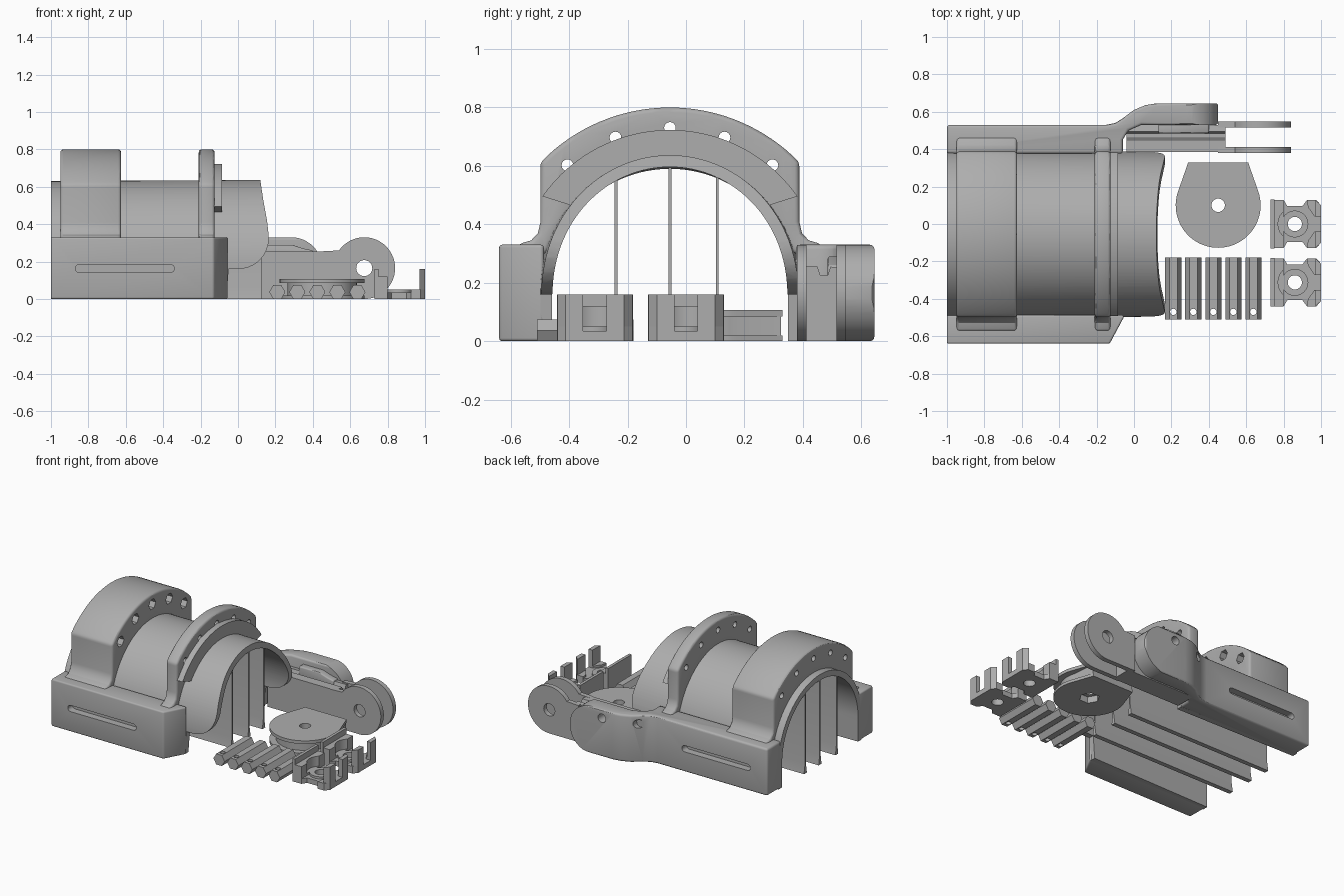
import bpy, bmesh
from math import sin, cos, pi, sqrt, radians

if "Cube" in bpy.data.objects:
    bpy.data.objects.remove(bpy.data.objects["Cube"])

grey = bpy.data.materials.new("plain_grey")
grey.use_nodes = True
grey.diffuse_color = (0.42, 0.42, 0.42, 1)
grey.node_tree.nodes["Principled BSDF"].inputs["Base Color"].default_value = (0.42, 0.42, 0.42, 1)
MID = -0.055      # centre line of the sleeve
AXIS_Z = 0.17     # height of the sleeve axis


def activate(ob):
    bpy.ops.object.select_all(action='DESELECT')
    ob.select_set(True)
    bpy.context.view_layer.objects.active = ob


def prism(name, pts, axis, a, b, bevel=0):
    """Extrude a flat outline along an axis from a to b."""
    place = {'x': lambda p, t: (t, p[0], p[1]),
             'y': lambda p, t: (p[0], t, p[1]),
             'z': lambda p, t: (p[0], p[1], t)}[axis]
    bm = bmesh.new()
    low = [bm.verts.new(place(p, a)) for p in pts]
    high = [bm.verts.new(place(p, b)) for p in pts]
    bm.faces.new(low)
    bm.faces.new(high)
    n = len(pts)
    for i in range(n):
        j = (i + 1) % n
        bm.faces.new((low[i], low[j], high[j], high[i]))
    bmesh.ops.recalc_face_normals(bm, faces=bm.faces)
    me = bpy.data.meshes.new(name)
    bm.to_mesh(me)
    bm.free()
    me.materials.append(grey)
    ob = bpy.data.objects.new(name, me)
    bpy.context.collection.objects.link(ob)
    if bevel:
        mod = ob.modifiers.new("round", 'BEVEL')
        mod.width, mod.segments, mod.angle_limit = bevel, 3, radians(35)
        activate(ob)
        bpy.ops.object.modifier_apply(modifier=mod.name)
    return ob


def boolean(ob, tool, op='DIFFERENCE'):
    mod = ob.modifiers.new("bool", 'BOOLEAN')
    mod.object, mod.operation, mod.solver = tool, op, 'EXACT'
    activate(ob)
    bpy.ops.object.modifier_apply(modifier=mod.name)
    bpy.data.objects.remove(tool)


def arc(cx, cy, r, a, b, n=24):
    return [(cx + r * cos(radians(a + (b - a) * i / n)),
             cy + r * sin(radians(a + (b - a) * i / n))) for i in range(n + 1)]


def circle(cx, cy, r, n=24):
    return arc(cx, cy, r, 0, 360 - 360 / n, n - 1)


def box(name, x0, x1, y0, y1, z0, z1, bevel=0):
    return prism(name, [(x0, y0), (x1, y0), (x1, y1), (x0, y1)], 'z', z0, z1, bevel)


# Forearm sleeve: arched shell trimmed by a side outline with a rounded front lobe
legs = [(MID - 0.46, 0), (MID - 0.42, 0)]
shell = prism("sleeve", arc(MID, AXIS_Z, 0.46, 0, 180, 64) + legs
              + arc(MID, AXIS_Z, 0.42, 180, 0, 64)
              + [(MID + 0.42, 0), (MID + 0.46, 0)], 'x', -1, 0.25)
for v in shell.data.vertices:
    if v.co.x > 0:
        v.co.y = MID + (v.co.y - MID) * 0.95
        v.co.z *= 1.012
trim = [(-1.1, -0.1), (-0.07, -0.1), (-0.05, 0.16)] + arc(0, 0.325, 0.165, -90, 5, 10) \
    + [(0.155, 0.42), (0.135, 0.53), (0.12, 0.63), (0.115, 0.8), (-1.1, 0.8)]
boolean(shell, prism("trim", trim, 'y', -1, 1), 'INTERSECT')


# Raised arches around the sleeve, flared where they meet the side rails
def arch(name, x0, x1):
    top = arc(0, 0.184, 0.616, 44, 136, 32)
    half = [(0.52, 0.30), (0.52, 0.332), (0.475, 0.345), (0.452, 0.37), (0.443, 0.41)]
    bore = arc(0, AXIS_Z, 0.44, 163, 17, 48)
    pts = half + top + [(-y, z) for y, z in reversed(half)] + bore
    return prism(name, [(MID + y, z) for y, z in pts], 'x', x0, x1, 0.022)


rear_arch = arch("rear_arch", -0.95, -0.625)
front_arch = arch("front_arch", -0.21, -0.125)
for deg in (50, 70, 90, 110, 130):
    y, z = MID + 0.546 * cos(radians(deg)), 0.184 + 0.546 * sin(radians(deg))
    boolean(front_arch, prism("drill", circle(y, z, 0.02, 16), 'x', -0.4, 0))
    boolean(rear_arch, prism("drill", circle(y, z, 0.02, 16), 'x', -1.1, -0.6))
    boolean(rear_arch, prism("drill", circle(y, z, 0.038, 6), 'x', -0.78, -0.5))

# Thin crescent lip on the front arch
lip = arc(MID, 0.19, 0.533, 35, 145, 40) + arc(MID, AXIS_Z, 0.45, 139, 41, 40)
prism("front_lip", lip, 'x', -0.13, -0.085)

# Side rails: a plain one, and one whose front sweeps out into a hinge arm
rail = prism("right_rail", [(-1, -0.64), (-0.13, -0.64), (-0.055, -0.50),
                            (-0.055, -0.487), (-1, -0.487)], 'z', 0, 0.33, 0.018)
arm = prism("left_rail_and_arm", [
    (-1, 0.376), (-0.06, 0.376), (-0.06, 0.45), (-0.03, 0.50), (0.04, 0.53), (0.45, 0.53),
    (0.45, 0.645), (0.12, 0.645), (0.06, 0.635), (0, 0.61), (-0.06, 0.565),
    (-0.1, 0.54), (-0.15, 0.53), (-1, 0.53)], 'z', 0, 0.33, 0.015)
side = [(-1.1, -0.1), (0.26, -0.1)] + arc(0.285, 0.165, 0.165, -90, 90, 24) + [(0.26, 0.4), (-1.1, 0.4)]
boolean(arm, prism("trim", side, 'y', 0, 1), 'INTERSECT')
for x in (0.2, -0.04):
    boolean(arm, prism("drill", circle(x, 0.27, 0.03, 16), 'y', 0.56, 0.8))
for ob, y in ((rail, -0.64), (arm, 0.53)):
    slot = arc(-0.362, 0.163, 0.022, -90, 90, 8) + arc(-0.848, 0.163, 0.022, 90, 270, 8)
    boolean(ob, prism("slot", slot, 'y', y - 0.05, y + 0.05))

# Thin standing fins under the sleeve, with flared feet
for y in (-0.24, MID, 0.107):
    top = AXIS_Z + sqrt(0.425 ** 2 - (y - MID) ** 2)
    prism("inner_fin", [(y - 0.016, 0), (y + 0.016, 0), (y + 0.005, 0.07), (y + 0.005, top),
                        (y - 0.005, top), (y - 0.005, 0.07)], 'x', -1, 0.125)

# Hinged link: a grooved bar ending in a fork of two round cheeks
prism("link_bar", [(0.385, 0), (0.53, 0), (0.53, 0.25), (0.495, 0.255), (0.485, 0.225),
                   (0.46, 0.225), (0.45, 0.255), (0.385, 0.255)], 'x', -0.04, 0.49)
prism("link_bump", [(0.13, 0.2), (0.40, 0.2), (0.40, 0.26), (0.35, 0.27), (0.29, 0.29),
                    (0.13, 0.29)], 'y', 0.485, 0.54, 0.008)
for y in (0.38, 0.515):
    cheek = prism("link_cheek", [(0.45, 0)] + arc(0.675, 0.165, 0.165, -90, 145, 40)
                  + [(0.45, 0.255)], 'y', y, y + 0.033)
    boolean(cheek, prism("drill", circle(0.675, 0.165, 0.043), 'y', 0.2, 0.8))


# Flat-sided pulley: two caps around a narrower core, hexagonal socket below
def pulley_outline(r, top):
    return arc(0.45, 0.1, r, 160, 380, 48) + [(0.61, top), (0.29, top)]


pulley_parts = [prism("pulley_cap", pulley_outline(0.227, 0.33), 'z', 0.085, 0.107),
                prism("pulley_base", pulley_outline(0.227, 0.33), 'z', 0, 0.02),
                prism("pulley_core", pulley_outline(0.185, 0.325), 'z', 0.015, 0.09)]
for ob in pulley_parts:
    boolean(ob, prism("drill", circle(0.45, 0.1, 0.036), 'z', -0.1, 0.2))
    boolean(ob, prism("socket", circle(0.45, 0.1, 0.065, 6), 'z', -0.1, 0.045))

# Row of hexagonal pins, each drilled near one end
for i in range(5):
    x = 0.21 + i * 0.107
    pin = prism("hex_pin", circle(x, 0.037, 0.043, 6), 'y', -0.51, -0.18)
    boolean(pin, prism("drill", circle(x, -0.47, 0.017, 16), 'z', -0.1, 0.2))

# Pair of small clip brackets
for y in (0.0, -0.312):
    quarter = [(0.8, 0.128), (0.82, 0.095), (0.9, 0.095), (0.925, 0.128), (0.975, 0.128), (1, 0.1)]
    outline = [(0.73, 0.128)] + quarter
    pts = [(x, y + d) for x, d in outline] + [(x, y - d) for x, d in reversed(outline)]
    base = prism("clip_base", pts, 'z', 0, 0.035)
    collar = prism("clip_collar", circle(0.86, y, 0.072), 'z', 0.02, 0.05)
    for ob in (base, collar):
        boolean(ob, prism("drill", circle(0.86, y, 0.038), 'z', -0.1, 0.2))
    box("clip_back_wall", 0.73, 0.75, y - 0.13, y + 0.13, 0, 0.16)
    block = box("clip_back_block", 0.74, 0.8, y - 0.128, y + 0.128, 0, 0.12)
    boolean(block, prism("notch", circle(0.86, y, 0.09), 'z', 0.05, 0.3))
    for s in (-1, 1):
        prism("clip_front_post", [(0.93, y + s * 0.09), (0.965, y + s * 0.04), (1, y + s * 0.04),
                                  (1, y + s * 0.1), (0.975, y + s * 0.128),
                                  (0.925, y + s * 0.128)], 'z', 0, 0.05)
        prism("clip_front_tab", [(0.97, y + s * 0.04), (1, y + s * 0.04), (1, y + s * 0.1),
                                 (0.97, y + s * 0.128)], 'z', 0.04, 0.16)

# Smooth the round surfaces while keeping hard edges crisp
bpy.ops.object.select_all(action='DESELECT')
for ob in bpy.context.collection.objects:
    if ob.type == 'MESH' and ob.data.materials and ob.data.materials[0] == grey:
        ob.select_set(True)
        bpy.context.view_layer.objects.active = ob
bpy.ops.object.shade_smooth_by_angle(angle=radians(30))
